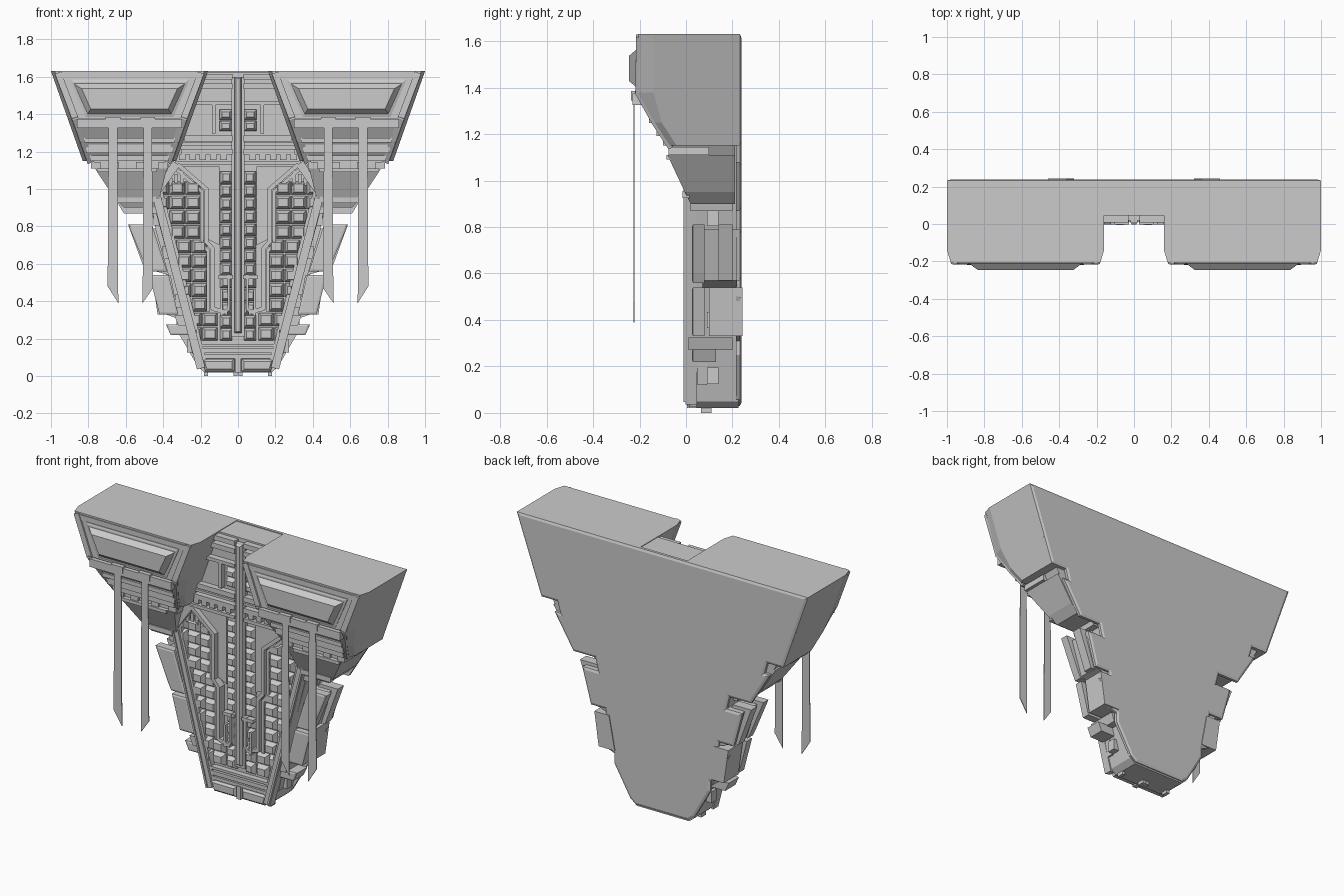
import bpy, bmesh
from mathutils import Vector, Matrix

if "Cube" in bpy.data.objects:
    bpy.data.objects.remove(bpy.data.objects["Cube"])


def finish(name, bm, mirror=True):
    bmesh.ops.recalc_face_normals(bm, faces=bm.faces)
    me = bpy.data.meshes.new(name)
    bm.to_mesh(me)
    bm.free()
    ob = bpy.data.objects.new(name, me)
    bpy.context.collection.objects.link(ob)
    if mirror:
        ob.modifiers.new("mirror", 'MIRROR').use_clip = False
    return ob


def add_prism(bm, pts, y0, y1, inset=0, rise=0):
    """Extrude an (x, z) outline from y1 to y0; optional chamfered raised cap at y0."""
    a = [bm.verts.new((x, y0, z)) for x, z in pts]
    b = [bm.verts.new((x, y1, z)) for x, z in pts]
    cap = bm.faces.new(a)
    back = bm.faces.new(b[::-1])
    sides = [bm.faces.new((a[i], b[i], b[(i + 1) % len(a)], a[(i + 1) % len(a)])) for i in range(len(a))]
    bmesh.ops.recalc_face_normals(bm, faces=[cap, back] + sides)
    if inset:
        bmesh.ops.inset_region(bm, faces=[cap], thickness=inset, use_even_offset=True)
        d = rise if y0 > y1 else -rise
        for v in cap.verts:
            v.co.y += d


def prism(name, pts, y0, y1, inset=0, rise=0, mirror=True):
    bm = bmesh.new()
    add_prism(bm, pts, y0, y1, inset, rise)
    return finish(name, bm, mirror)


def rect(x0, x1, z0, z1):
    return [(x0, z0), (x1, z0), (x1, z1), (x0, z1)]


def bars(name, path, w, d, mirror=True):
    """Square-section bars following a 3D path; w across, d in depth."""
    bm = bmesh.new()
    for p, q in zip(path, path[1:]):
        p, q = Vector(p), Vector(q)
        z = (q - p).normalized()
        x = Vector((0, -1, 0)).cross(z).normalized()
        y = z.cross(x)
        m = Matrix((x, y, z)).transposed().to_4x4()
        m.translation = (p + q) / 2
        bmesh.ops.create_cube(bm, size=1, matrix=m @ Matrix.Diagonal((w, d, (q - p).length + w * .4, 1)))
    return finish(name, bm, mirror)


def rail_x(z):
    return .195 + .262 * (z - .05)


# central hull, recessed floor behind the tiles
hull = [(.18, .02), (.215, .05), (.46, .95), (.53, 1.15), (.6, 1.625)]
prism("hull", hull + [(-x, z) for x, z in hull[::-1]], .045, .225, mirror=False)

# back plate with notched edges
plate = [(.18, .03), (.22, .06), (.33, .25), (.33, .31), (.385, .33), (.46, .5), (.38, .5), (.39, .57), (.49, .57),
         (.55, .79), (.44, .79), (.46, .87), (.61, .87), (.74, 1.08), (.7, 1.08), (.72, 1.15), (.83, 1.15),
         (1, 1.63)]
plate = plate + [(-x, z) for x, z in plate[::-1]]
prism("back_plate", plate, .232, .215, .014, .006, mirror=False)

# large upper pods, lofted through horizontal sections
bm = bmesh.new()
rings = []
sections = [(1.63, -.205), (1.38, -.208), (1.25, -.135), (1.15, -.07)]
for z, yf in sections:
    k = (1.63 - z) * .354
    xi, xo = .16 + k, 1 - k
    ys = max(-.14, yf + .03)
    rings.append([bm.verts.new(p) for p in ((xi, .225, z), (xi, ys, z), (xi + .02, yf, z),
                                            (xo - .02, yf, z), (xo, ys, z), (xo, .225, z))])
for r, s in zip(rings, rings[1:]):
    for i in range(6):
        bm.faces.new((r[i], r[(i + 1) % 6], s[(i + 1) % 6], s[i]))
bm.faces.new(rings[0])
bm.faces.new(rings[-1][::-1])
finish("upper_pod", bm)

# pod edge pillars and face bands
inner = [(.2 + (1.63 - z) * .354, y, z) for z, y in sections]
outer = [(.96 - (1.63 - z) * .354, y, z) for z, y in sections]
inner[0] = inner[0][:2] + (1.615,)
outer[0] = outer[0][:2] + (1.615,)
bars("pod_inner_pillar", inner, .035, .02)
bars("pod_outer_pillar", outer, .035, .02)
for z, y, w, d in ((1.605, -.205, .03, .012), (1.35, -.205, .05, .05), (1.26, -.145, .025, .03),
                   (1.215, -.115, .045, .025), (1.165, -.085, .03, .03)):
    k = (1.63 - z) * .354
    bars("pod_band", [(.21 + k, y, z), (.95 - k, y, z)], w, d)
prism("pod_frame", [(.345, 1.385), (.815, 1.385), (.9, 1.585), (.26, 1.585)], -.21, -.19, .012, .004)
prism("pod_panel", [(.355, 1.4), (.805, 1.4), (.88, 1.565), (.28, 1.565)], -.212, -.19, .028, .033)

# neck and lower pods
prism("pod_neck", [(.38, 1.09), (.74, 1.09), (.78, 1.16), (.36, 1.16)], -.06, .21)
bm = bmesh.new()
lo = [bm.verts.new(p) for p in ((.4, .21, .9), (.4, .02, .9), (.61, .02, .9), (.61, .21, .9))]
md = [bm.verts.new(p) for p in ((.42, .21, .95), (.42, -.005, .95), (.66, -.005, .95), (.66, .21, .95))]
hi = [bm.verts.new(p) for p in ((.38, .21, 1.11), (.38, -.08, 1.11), (.765, -.08, 1.11), (.765, .21, 1.11))]
for r, s in ((lo, md), (md, hi)):
    for i in range(4):
        bm.faces.new((r[i], r[(i + 1) % 4], s[(i + 1) % 4], s[i]))
bm.faces.new(lo)
bm.faces.new(hi)
finish("lower_pod", bm)
bars("lower_pod_band", [(.44, -.075, 1.1), (.75, -.075, 1.1)], .02, .02)
bars("lower_pod_band", [(.45, -.0, .94), (.64, -.0, .94)], .03, .03)
for x in (.4, .52, .66, .76):
    prism("neck_clip", rect(x - .025, x + .025, 1.11, 1.145), -.075, .1)

# hanging blades with slanted tips and hinge blocks
for name, x0, x1, za, zb in (("inner_blade", .455, .51, .47, .39), ("outer_blade", .64, .697, .39, .48)):
    prism(name, [(x0, za), (x1, zb), (x1 - .005, 1.37), (x0 + .005, 1.37)], -.226, -.221)
    prism("blade_hinge", rect(x0 - .012, x1 + .012, 1.345, 1.385), -.236, -.2)

# side fins passing through the plate notches
prism("upper_fin_front", [(.588, .81), (.46, .81), (.38, .56), (.48, .56), (.5, .6)], .03, .08, .01, .004)
prism("upper_fin_back", [(.588, .81), (.46, .81), (.38, .56), (.5, .57)], .14, .2)
prism("upper_fin_core", [(.545, .79), (.44, .79), (.37, .54), (.475, .57)], .07, .22)
prism("middle_fin_front", [(.475, .54), (.37, .54), (.32, .33), (.42, .33)], .03, .08, .01, .004)
prism("middle_fin_back", [(.46, .54), (.36, .54), (.32, .33), (.43, .33)], .1, .243)
prism("lower_fin", [(.385, .275), (.25, .275), (.24, .22), (.36, .22)], .03, .13, .008, .004)
prism("lower_fin_block", [(.34, .325), (.26, .325), (.25, .27), (.32, .27)], .01, .2)
prism("foot_block", [(.265, .215), (.2, .215), (.2, .12), (.245, .12)], .05, .09)
prism("shoulder_block", [(.5, .95), (.4, .95), (.38, .87), (.48, .87)], .02, .2)
for z in (.16, .4, .66, .84):
    x = rail_x(z) + .03
    prism("wall_rib", rect(x - .06, x + .02, z - .035, z + .035), .09, .14)

# diagonal side rails of the front face
rail = [(.2, 0, .05), (.44, 0, .98), (.335, 0, 1.13)]
bars("side_rail", [(x, .022, z) for x, y, z in rail], .045, .05)
bars("side_rail_lip", [(x - .03, .032, z) for x, y, z in rail[:2]], .018, .04)
bars("side_rail_ridge", [(x + .012, .005, z) for x, y, z in rail[:2]], .012, .03)

# stepped channel ridge
chan = [(.32, 1.13), (.17, 1.0), (.17, .72), (.135, .68), (.135, .36), (.06, .34)]
bars("channel_ridge", [(x, .025, z) for x, z in chan], .022, .055)
bars("channel_step", [(x + .024, .035, z - .012) for x, z in chan[:-1]], .018, .04)
prism("smooth_panel", [(.1, .7), (.16, .73), (.16, 1.0), (.3, 1.12), (.1, 1.12)], .03, .06)

# padded tiles: centre columns and side fields
bm = bmesh.new()
for i in range(13):
    z = .19 + i * .07
    add_prism(bm, rect(.032, .095, z, z + .064), .034, .06, .014, .022)
for i in range(11):
    z = .19 + i * .078
    x = .11 if z < .33 else .165 if z < .66 else .2
    while x < rail_x(z) - .035:
        x1 = min(x + .085, rail_x(z) + .01)
        add_prism(bm, rect(x, x1 - .005, z, z + .07), .036, .06, .014, .026)
        x += .085
for z in (1.31, 1.37):
    add_prism(bm, rect(.032, .1, z, z + .055), .034, .06, .014, .022)
finish("padded_tile", bm)

# central spine
prism("spine_base", rect(-.035, .035, .21, 1.6), .02, .06, mirror=False)
prism("spine_ridge", rect(-.02, .02, .23, 1.6), .01, .05, .008, .012, mirror=False)

# clamp around the spine's lower end
bars("spine_clamp", [(.05, .02, .54), (.05, .02, .36), (.09, .02, .33), (.09, .02, .46)], .014, .05)
bars("clamp_cross", [(.03, .02, .53), (.1, .02, .53)], .02, .045)

# upper cross bands and small machinery between the pods
for z, xe, w in ((1.6, .17, .03), (1.55, .2, .03), (1.46, .23, .02), (1.27, .28, .03), (1.24, .3, .015),
                 (1.2, .3, .03), (1.14, .33, .02)):
    bars("cross_band", [(.035, .03, z), (xe, .03, z)], w, .045)
for i in range(5):
    x = .06 + i * .055
    prism("machinery_block", rect(x, x + .035, 1.155, 1.185 + .015 * (i % 2)), .012, .05)
for i in range(4):
    prism("corner_vent", rect(.29 + i * .03, .31 + i * .03, 1.02, 1.1 - .02 * i), .02, .05)
bars("upper_strut", [(.13, .03, 1.3), (.13, .03, 1.45)], .02, .04)

# lower cap, bands and feet
prism("lower_cap", [(.02, .025), (.175, .025), (.195, .09), (.02, .09)], .015, .1, .012, .012)
for z, w in ((.105, .02), (.135, .025), (.165, .015)):
    bars("lower_band", [(0, .03, z), (rail_x(z), .03, z)], w, .04)
prism("cap_divider", rect(-.015, .015, .02, .1), .005, .1, mirror=False)
for x in (.012, .17):
    prism("foot", rect(x - .01, x + .012, 0, .03), .065, .11)
